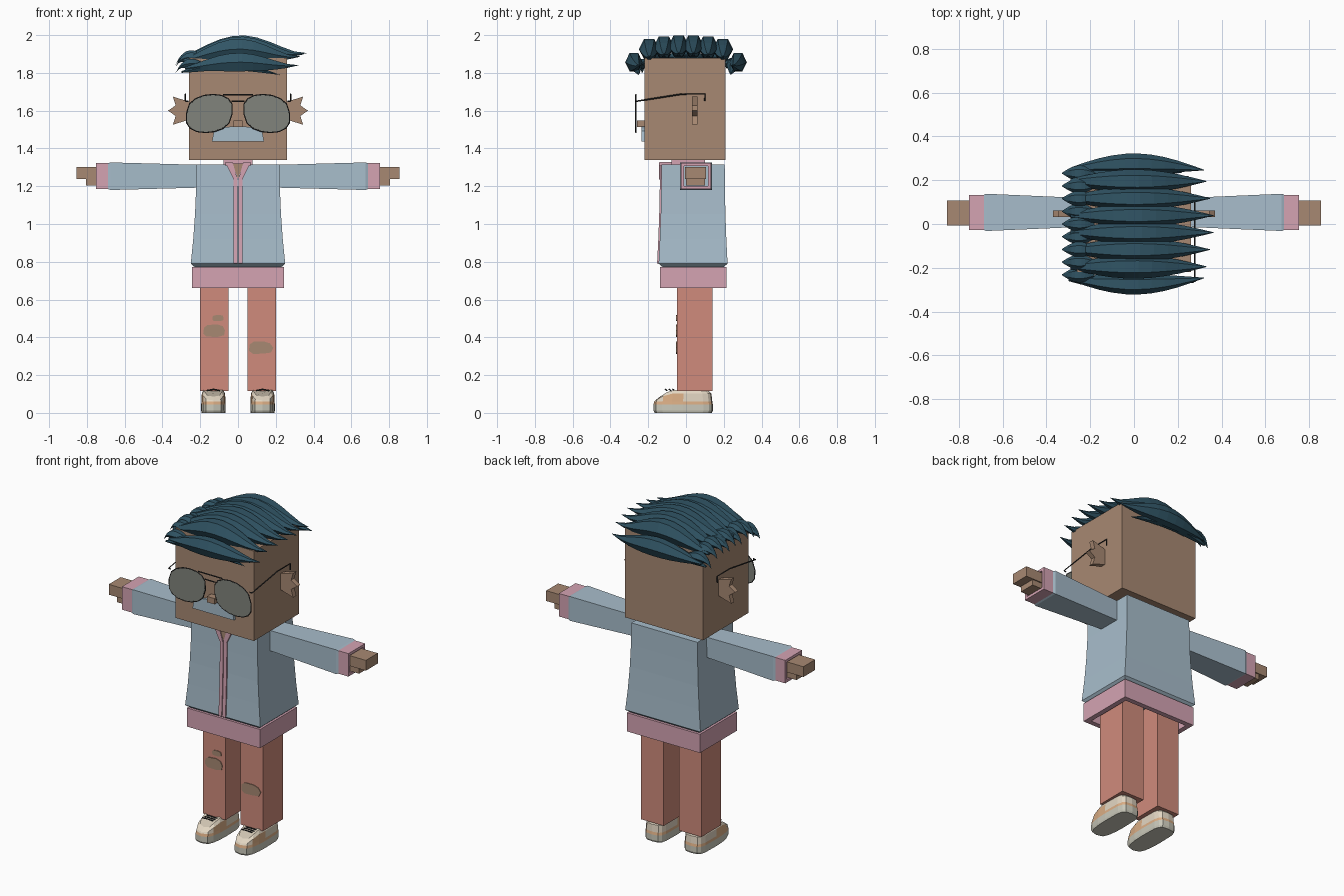
import bpy, bmesh, math, random
from mathutils import Vector

random.seed(4)
default_cube = bpy.data.objects.get("Cube")
if default_cube:
    bpy.data.objects.remove(default_cube, do_unlink=True)


def material(name, red, green, blue):
    colour = (red, green, blue, 1)
    mat = bpy.data.materials.new(name)
    mat.use_nodes = True
    mat.diffuse_color = colour
    mat.node_tree.nodes["Principled BSDF"].inputs["Base Color"].default_value = colour
    return mat


SKIN = material("skin", .39, .25, .17)
BLUE = material("pale_blue", .39, .51, .6)
PINK = material("pink", .66, .37, .45)
CORAL = material("coral", .63, .26, .2)
HAIR = material("dark_teal", .03, .09, .13)
CREAM = material("cream", .76, .67, .54)
TAN = material("tan", .72, .43, .24)
SOLE = material("sole_grey", .59, .58, .49)
LENS = material("lens_grey", .22, .23, .2)
BLACK = material("black", .03, .03, .03)


def link(name, data, *materials):
    for mat in materials:
        data.materials.append(mat)
    bpy.context.collection.objects.link(bpy.data.objects.new(name, data))


def loft(name, rings, *materials, rule=None):
    """Skin closed rings and cap both ends; rule picks a material from the face centre."""
    bm = bmesh.new()
    rows = [[bm.verts.new(point) for point in ring] for ring in rings]
    for lower, upper in zip(rows, rows[1:]):
        for i in range(len(lower)):
            bm.faces.new((lower[i - 1], lower[i], upper[i], upper[i - 1]))
    bm.faces.new(rows[0])
    bm.faces.new(rows[-1])
    bmesh.ops.recalc_face_normals(bm, faces=bm.faces)
    if rule:
        for face in bm.faces:
            face.material_index = rule(face.calc_center_median())
    mesh = bpy.data.meshes.new(name)
    bm.to_mesh(mesh)
    bm.free()
    link(name, mesh, *materials)


def level_ring(half, front, back, z):
    return [(-half, front, z), (half, front, z), (half, back, z), (-half, back, z)]


def sleeve_ring(x, half_depth, half_height):
    corners = ((-1, -1), (1, -1), (1, 1), (-1, 1))
    return [(x, ARM_Y + a * half_depth, ARM_Z + b * half_height) for a, b in corners]


def tube(name, near, far, wall, mat):
    """Open sleeve whose inside is the outer ring moved in by the wall on each axis."""
    def inner(ring):
        centre = sum(map(Vector, ring), Vector()) / len(ring)
        return [[c - math.copysign(wall, c - m) if abs(c - m) > wall else c
                 for c, m in zip(point, centre)] for point in ring]
    loft(name, [inner(near), inner(far), far, near], mat)


def box(name, centre, size, mat):
    x, y, z = centre
    w, d, h = (extent / 2 for extent in size)
    rings = [[(x + px, py, pz) for px, py, pz in level_ring(w, y - d, y + d, level)]
             for level in (z - h, z + h)]
    loft(name, rings, mat)


def plate(name, outline, front, back, mat):
    """Outline in x and z, given thickness along y."""
    loft(name, [[(x, y, z) for x, z in outline] for y in (front, back)], mat)


def wire(name, points, mat, cyclic=False):
    curve = bpy.data.curves.new(name, "CURVE")
    curve.dimensions = "3D"
    curve.bevel_depth = .004
    curve.bevel_resolution = 0
    spline = curve.splines.new("POLY")
    spline.points.add(len(points) - 1)
    for target, point in zip(spline.points, points):
        target.co = (*point, 1)
    spline.use_cyclic_u = cyclic
    link(name, curve, mat)


def angles(count):
    return [math.tau * k / count for k in range(count)]


def bulge(value, power):
    return math.copysign(abs(value) ** power, value)


# Head, neck, nose and moustache
box("head", (0, -.005, 1.61), (.52, .43, .54), SKIN)
box("neck", (0, .01, 1.32), (.12, .14, .06), SKIN)
box("nose", (0, -.235, 1.53), (.05, .05, .035), SKIN)
arc = [math.pi * k / 8 for k in range(9)]
plate("moustache", [(.138 * math.cos(a), 1.437 + .08 * abs(math.sin(a)) ** .4) for a in arc],
      -.236, -.22, BLUE)


# Jacket body flares towards a turned-under hem
HEM, SHOULDER = .79, 1.315


def flare(z):
    return .03 * ((SHOULDER - z) / (SHOULDER - HEM)) ** 2


def jacket_front(z):
    return -.13 - flare(z) / 2


def jacket_ring(z, tuck=0):
    return level_ring(.22 + flare(z) - tuck, jacket_front(z) + tuck, .205 + flare(z) / 2 - tuck, z)


levels = [HEM + (SHOULDER - HEM) * step / 4 for step in range(5)]
loft("jacket_body", [jacket_ring(HEM - .02, .025)] + [jacket_ring(z) for z in levels], BLUE)
tube("hem_band", level_ring(.243, -.138, .214, .772), level_ring(.243, -.138, .214, .66), .03, PINK)
tube("collar", level_ring(.076, -.076, .1, 1.3), level_ring(.076, -.076, .1, 1.34), .016, PINK)
plate("open_neck", [(0, 1.24), (.03, 1.32), (-.03, 1.32)], -.138, -.128, SKIN)

# Outline rules for lens and ear on the left side
lens_shape = [(.152 + .12 * math.cos(a) - .02 * math.sin(a), 1.585 + .1 * bulge(math.sin(a), .7))
              for a in angles(16)]
ear_shape = [(.25, 1.555)]
for k in range(-2, 3):
    reach = .085 if k % 2 else .12
    ear_shape.append((.25 + reach * math.cos(k / 3), 1.6 + reach * math.sin(k / 3)))
ear_shape.append((.25, 1.645))


def shoe_ring(x, scale, height):
    ring = []
    for a in angles(16):
        y = -.015 + .157 * bulge(math.sin(a), .4 if math.sin(a) > 0 else 1)
        ring.append((x + .065 * scale * bulge(math.cos(a), .5), y * scale, height(y)))
    return ring


def instep(y):
    return .122 - max(0, -.1 - y) / 2


def shoe_colour(centre):
    side_panel = centre.z < .1 and -.125 < centre.y < -.03
    return 0 if centre.z < .044 else 1 if centre.z < .058 or side_panel else 2


ARM_Y, ARM_Z = .053, 1.253
for s, side in ((1, "left"), (-1, "right")):
    def mirrored(outline):
        return [(s * point[0], *point[1:]) for point in outline]

    # Sleeve, cuff and hand
    loft(side + "_sleeve", [sleeve_ring(s * .19, .064, .06), sleeve_ring(s * .675, .085, .073),
                            sleeve_ring(s * .69, .079, .067)], BLUE)
    tube(side + "_cuff", sleeve_ring(s * .685, .08, .069), sleeve_ring(s * .753, .08, .069), .016, PINK)
    box(side + "_palm", (s * .75, .05, 1.25), (.11, .1, .09), SKIN)
    box(side + "_fingers", (s * .8, .05, 1.27), (.11, .113, .062), SKIN)

    # Zip strip and lapel down the jacket front
    strip = []
    for z in levels[:-1] + [1.25]:
        front = jacket_front(z)
        strip.append([(s * x, y, z) for x, y in ((.002, front - .008), (.023, front - .008),
                                                 (.023, front + .01), (.002, front + .01))])
    loft(side + "_zip_strip", strip, PINK)
    lapel = [(.002, 1.235), (.023, 1.235), (.066, 1.325), (.028, 1.325)]
    plate(side + "_lapel", mirrored(lapel), -.143, -.12, PINK)
    box(side + "_lapel_top", (s * .047, -.1, 1.317), (.038, .08, .02), PINK)

    # Trouser leg
    box(side + "_leg", (s * .125, .046, .443), (.15, .188, .656), CORAL)

    # Shoe with sole, stripe, upper and laces
    x = s * .13
    bands = [(.96, 0), (1, .012), (1, .044), (.98, .06)]
    shoe = [shoe_ring(x, scale, lambda y: z) for scale, z in bands]
    shoe += [shoe_ring(x, .95, lambda y: instep(y) - .02), shoe_ring(x, .8, instep)]
    loft(side + "_shoe", shoe, SOLE, TAN, CREAM, rule=shoe_colour)
    for row in range(3):
        y = -.06 - row * .02
        wire(side + "_lace", [(x - .035, y, .118), (x, y - .01, .125), (x + .035, y, .118)], BLACK)

    # Ear and glasses
    plate(side + "_ear", mirrored(ear_shape), .033, .062, SKIN)
    plate(side + "_lens", mirrored(lens_shape), -.267, -.262, LENS)
    wire(side + "_rim", [(x, -.265, z) for x, z in mirrored(lens_shape)], BLACK, cyclic=True)
    temple = [(.262, -.265, 1.65), (.278, -.262, 1.65), (.278, -.02, 1.688), (.278, .1, 1.688), (.278, .1, 1.65)]
    wire(side + "_temple", mirrored(temple), BLACK)

for part, half, z in (("top_bar", .08, 1.685), ("bridge", .035, 1.65)):
    wire("glasses_" + part, [(-half, -.265, z), (half, -.265, z)], BLACK)

# Trouser rips showing skin
for x, z, width, height in ((-.127, .437, .068, .037), (-.107, .503, .036, .018), (.122, .345, .068, .038)):
    outline = []
    for a in angles(9):
        rough = random.uniform(.8, 1)
        outline.append((x + width * rough * bulge(math.cos(a), .7), z + height * rough * bulge(math.sin(a), .7)))
    plate("knee_rip", outline, -.052, -.046, SKIN)


# Hair locks: six-sided strands that swell, arch and end in a curled tip
def lock(name, start, length, arch, curl, width, height, bow=0):
    x, y, z = start
    rings = []
    for step in range(11):
        t = step / 10
        body = abs(math.sin(math.pi * (.06 + .94 * t))) + .03
        rise = z + arch * body ** 1.5 + curl * t ** 6
        rings.append([(x + length * t, y * (1 + bow * body) + width * body * math.cos(a),
                       rise + height * body ** 1.3 * math.sin(a)) for a in angles(6)])
    loft(name, rings, HAIR)


for i in range(8):
    y = (i - 3.5) * .078
    if i in (0, 7):
        lock("side_lock", (-.28, y * .9, 1.82), .6, .035, .02, .045, .054, bow=.12)
    else:
        lock("top_lock", (-.29, y, 1.875 - y * y / 2), .66 - abs(y) / 5, .067, .03, .053, .06)

# Short tufts hanging over the right side
for i in range(9):
    low = .045 if i in (0, 8) else .012 * (i % 2)
    lock("hair_tuft", (-.18, (i - 4) * .058, 1.895 - low), -.15, 0, -.05, .034, .028)

# Low fringe at front and back
for y, name in ((-.25, "front_fringe"), (.235, "back_fringe")):
    lock(name, (-.3, y, 1.8), .52, .045, -.01, .035, .036, bow=.06)
